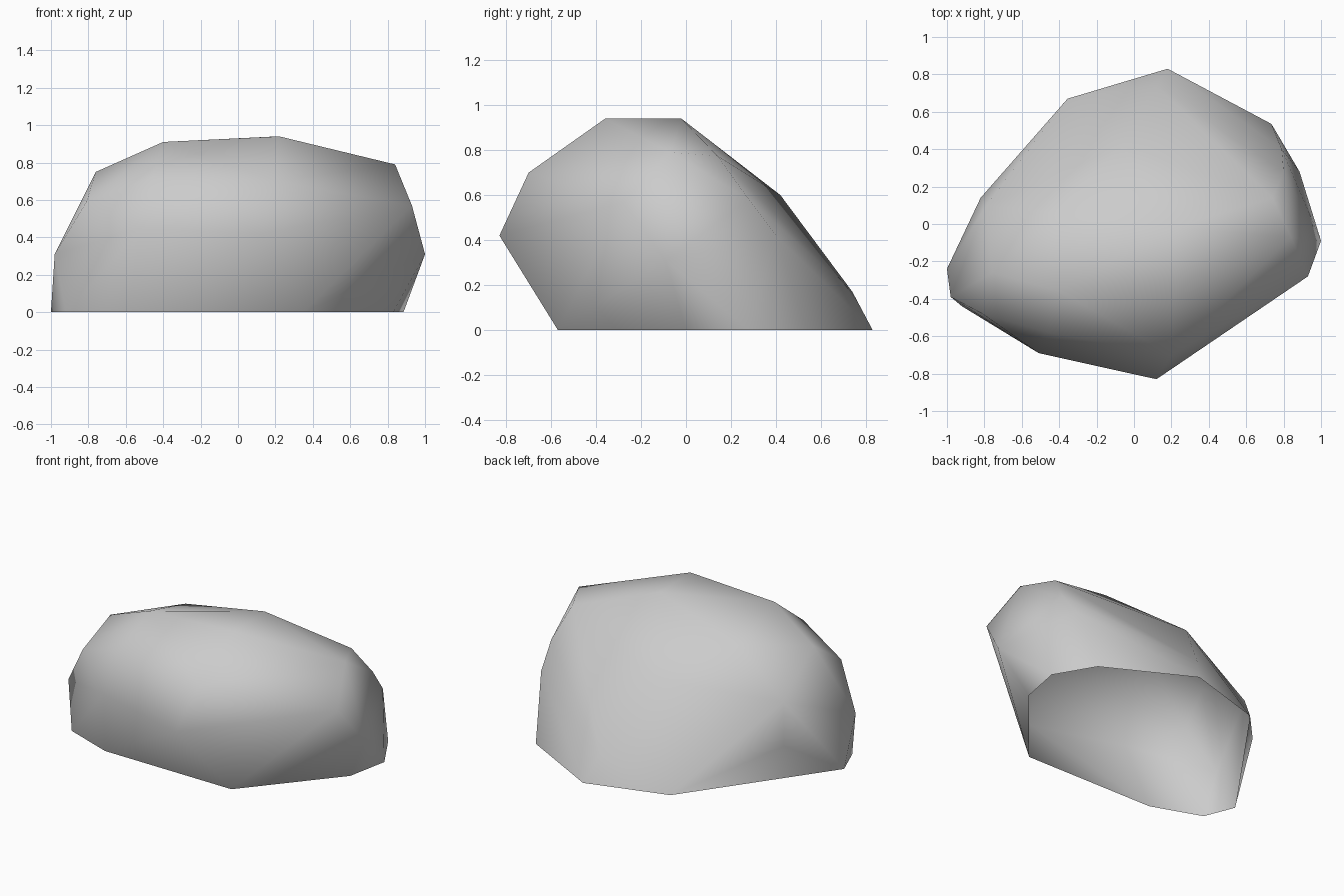
import bpy
import bmesh

# Remove the default cube
default_cube = bpy.data.objects.get("Cube")
if default_cube:
    bpy.data.objects.remove(default_cube, do_unlink=True)


def make_material(name, colour):
    material = bpy.data.materials.new(name)
    material.use_nodes = True
    material.diffuse_color = colour
    shader = material.node_tree.nodes["Principled BSDF"]
    shader.inputs["Base Color"].default_value = colour
    shader.inputs["Roughness"].default_value = 0.9
    return material


# Outline of the boulder where it meets the ground
base_outline = [
    (.83, 0), (.885, .28), (.735, .535), (.18, .83), (-.355, .67),
    (-1, -.24), (-.92, -.44), (-.59, -.56), (.35, -.57),
]

# Corners of the bulging flanks
flank_corners = [
    (1, -.09, .31), (.93, -.28, .57), (.8, .28, .58), (.79, .4, .42),
    (.12, .74, .17), (-.82, .14, .25), (-.79, .1, .52), (-.98, -.39, .31),
    (-.81, -.48, .59), (-.51, -.69, .45), (.12, -.83, .42),
]

# Corners of the crown
crown_corners = [
    (.84, -.07, .79), (.74, .14, .775), (-.06, .42, .6), (.21, -.02, .94),
    (.22, -.36, .94), (-.4, -.36, .91), (-.43, .06, .79),
    (-.76, -.26, .75), (-.46, -.58, .72), (.2, -.7, .7),
]

# Wrap the corners in a faceted shell
bm = bmesh.new()
for corner in [(x, y, 0) for x, y in base_outline] + flank_corners + crown_corners:
    bm.verts.new(corner)
bmesh.ops.convex_hull(bm, input=list(bm.verts))
bmesh.ops.recalc_face_normals(bm, faces=list(bm.faces))

# Leave the underside open and drop any corner inside the shell
underside = [f for f in bm.faces if all(v.co.z < 0.001 for v in f.verts)]
bmesh.ops.delete(bm, geom=underside, context="FACES_ONLY")
loose = [v for v in bm.verts if not v.link_faces]
bmesh.ops.delete(bm, geom=loose, context="VERTS")

# Smooth shading over the whole stone
for face in bm.faces:
    face.smooth = True

mesh = bpy.data.meshes.new("boulder")
bm.to_mesh(mesh)
bm.free()
mesh.materials.append(make_material("stone grey", (.6, .6, .6, 1)))
boulder = bpy.data.objects.new("boulder", mesh)
bpy.context.collection.objects.link(boulder)
